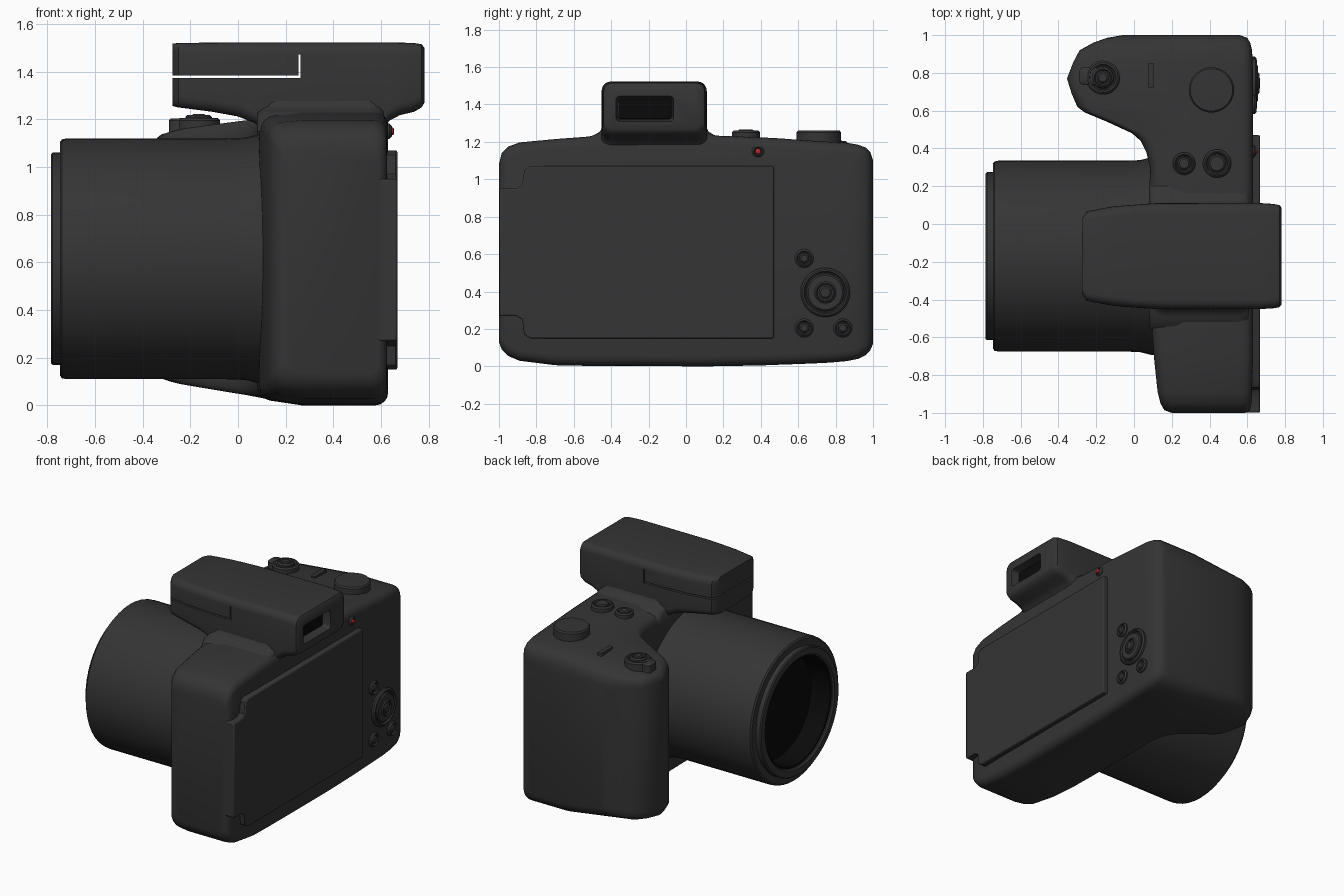
import bpy, bmesh
from math import sin, cos, pi, radians

if "Cube" in bpy.data.objects:
    bpy.data.objects.remove(bpy.data.objects["Cube"])


def material(name, color):
    m = bpy.data.materials.new(name)
    m.diffuse_color = (*color, 1)
    m.use_nodes = True
    m.node_tree.nodes["Principled BSDF"].inputs["Base Color"].default_value = m.diffuse_color
    return m


DARK = material("dark_plastic", (0.035, 0.035, 0.035))
BLACK = material("black_glass", (0.003, 0.003, 0.003))
RED = material("red_light", (0.5, 0.02, 0.03))


def smooth(ob, angle=45):
    bpy.ops.object.select_all(action='DESELECT')
    ob.select_set(True)
    bpy.context.view_layer.objects.active = ob
    bpy.ops.object.shade_smooth_by_angle(angle=radians(angle))


def loft(name, rings, mat=DARK, angle=45):
    """Skin a list of equal-length rings and cap both ends."""
    bm = bmesh.new()
    vs = [[bm.verts.new(p) for p in ring] for ring in rings]
    n = len(vs[0])
    for a, b in zip(vs, vs[1:]):
        for i in range(n):
            j = (i + 1) % n
            bm.faces.new((a[i], a[j], b[j], b[i]))
    bm.faces.new(vs[0])
    bm.faces.new(vs[-1])
    bmesh.ops.recalc_face_normals(bm, faces=bm.faces)
    me = bpy.data.meshes.new(name)
    bm.to_mesh(me)
    bm.free()
    ob = bpy.data.objects.new(name, me)
    bpy.context.collection.objects.link(ob)
    me.materials.append(mat)
    smooth(ob, angle)
    return ob


def rrect(a0, a1, b0, b1, r, n=4, mid=None):
    """Rounded rectangle; mid adds a point on the b0 and b1 sides."""
    pts = []
    corners = ((a0 + r, b0 + r, 180), (a1 - r, b0 + r, 270),
               (a1 - r, b1 - r, 0), (a0 + r, b1 - r, 90))
    for k, (ca, cb, start) in enumerate(corners):
        for i in range(n + 1):
            t = radians(start + 90 * i / n)
            pts.append((ca + r * cos(t), cb + r * sin(t)))
        if mid is not None and k in (0, 2):
            pts.append((mid, b0 if k == 0 else b1))
    return pts


def revolve(name, profile, origin, axis, mat=DARK, seg=32, angle=35):
    """Profile of (radius, height along axis)."""
    ox, oy, oz = origin
    rings = []
    for r, h in profile:
        ring = []
        for i in range(seg):
            c, s = r * cos(2 * pi * i / seg), r * sin(2 * pi * i / seg)
            ring.append((ox + h, oy + c, oz + s) if axis == 'X' else (ox + c, oy + s, oz + h))
        rings.append(ring)
    return loft(name, rings, mat, angle)


def slab(name, pts, x0, x1, bevel=0.008, mat=DARK):
    """Outline in y-z, extruded along x, with bevelled rims."""
    ob = loft(name, [[(x, y, z) for y, z in pts] for x in (x0, x1)], mat)
    m = ob.modifiers.new("bevel", 'BEVEL')
    m.width, m.segments, m.limit_method = bevel, 2, 'ANGLE'
    m.angle_limit = radians(60)
    return ob


def cut(ob, cutter):
    cutter.hide_render = True
    m = ob.modifiers.new("cut", 'BOOLEAN')
    m.object, m.operation, m.solver = cutter, 'DIFFERENCE', 'EXACT'
    bpy.context.view_layer.objects.active = ob
    bpy.ops.object.modifier_apply(modifier=m.name)
    bpy.data.objects.remove(cutter)


# Body with grip: cross-sections along y (y, front x, back x, bottom z, top z)
stations = [
    (-1.0, .20, .59, .13, 1.08), (-.985, .16, .615, .09, 1.14), (-.95, .14, .622, .055, 1.175),
    (-.89, .125, .625, .03, 1.197), (-.7, .105, .63, .006, 1.215), (-.5, .09, .63, .002, 1.23),
    (.12, .08, .63, 0, 1.235), (.3, .085, .63, .003, 1.228), (.38, .065, .63, .005, 1.225),
    (.44, .035, .63, .006, 1.222), (.48, -.01, .63, .008, 1.22), (.54, -.14, .63, .01, 1.216),
    (.59, -.26, .63, .012, 1.212), (.62, -.3, .63, .013, 1.21), (.69, -.33, .63, .016, 1.205),
    (.77, -.355, .63, .02, 1.2), (.86, -.32, .628, .028, 1.195), (.92, -.288, .625, .04, 1.185),
    (.96, -.215, .615, .06, 1.17), (.985, -.145, .6, .085, 1.145), (1.0, -.06, .56, .12, 1.1)]
rings = []
for y, xf, xb, zb, zt in stations:
    ring = []
    for x, z in rrect(xf, xb, zb, zt, .055, 4, mid=.27):
        t = max(0, (.27 - x) / .6)          # underside rises and top falls towards the grip front
        ring.append((x, y, z + (.09 * t if z < .6 else -.06 * t)))
    rings.append(ring)
loft("camera_body", rings, angle=50)

# Lens barrel, front ring and glass
LC = (0, -.17, .615)
revolve("lens_barrel", [(.51, .2), (.525, .1), (.508, .03), (.505, -.05), (.505, -.72), (.501, -.738),
                        (.49, -.747), (.445, -.747), (.445, -.778), (.438, -.785), (.395, -.785),
                        (.385, -.775), (.375, -.60)], LC, 'X', seg=48)
revolve("lens_glass", [(.383, -.59), (.3835, -.768), (.372, -.766), (.362, -.62), (.25, -.63), (.02, -.64)],
        LC, 'X', BLACK, seg=48)

# Viewfinder and flash housing: cross-sections along x (x, half width, bottom z, top z, radius)
hump = [(-.275, .20, 1.256, 1.518, .04), (-.25, .237, 1.25, 1.52, .045), (-.11, .263, 1.232, 1.522, .05),
        (.0, .272, 1.212, 1.523, .05), (.07, .277, 1.185, 1.523, .05), (.11, .28, 1.14, 1.523, .05),
        (.6, .281, 1.14, 1.523, .05), (.635, .281, 1.195, 1.523, .05), (.68, .28, 1.218, 1.522, .05),
        (.74, .276, 1.232, 1.52, .05), (.77, .27, 1.25, 1.515, .05), (.782, .255, 1.27, 1.50, .05)]
top = loft("viewfinder_housing", [[(x, y, z) for y, z in rrect(-.17 - w, -.17 + w, zb, zt, r, 5)]
                                  for x, w, zb, zt, r in hump])


def box(name, x0, x1, y0, y1, z0, z1):
    return loft(name, [[(x, y0, z0), (x, y1, z0), (x, y1, z1), (x, y0, z1)] for x in (x0, x1)])


# Flash lid gap and eyepiece recess
cut(top, box("cutter_gap", -.4, .262, -.6, .3, 1.374, 1.384))
cut(top, box("cutter_hinge", .253, .2615, -.6, .3, 1.379, 1.472))
cut(top, loft("cutter_eyepiece", [[(x, y, z) for y, z in rrect(-.22 - w, -.22 + w, 1.377 - h, 1.377 + h, .02)]
                                  for x, w, h in ((.72, .145, .057), (.80, .157, .07))]))
smooth(top, 35)
slab("eyepiece_glass", rrect(-.362, -.078, 1.323, 1.431, .012), .70, .728, .002, BLACK)

# Flared neck joining housing and body
loft("housing_neck", [[(x, y, z) for x, y in rrect(.1 - e * .2, .61, -.17 - w, -.17 + w, .06)]
                      for z, w, e in ((1.15, .42, .1), (1.222, .37, .1), (1.237, .32, .05),
                                      (1.255, .29, 0), (1.29, .275, 0))], angle=60)

# Hinged screen on the back, notched at the hinge side
screen = [(-.998, .27), (-.91, .27), (-.875, .25), (-.865, .17), (-.835, .15), (.47, .15),
          (.47, 1.07), (-.835, 1.07), (-.865, 1.05), (-.875, .97), (-.91, .95), (-.998, .95)]
slab("screen", screen, .56, .668, .008)


# Buttons: rim, groove and cap in one profile
def button(name, origin, axis, r, h, rim=.78):
    revolve(name, [(r, -.05), (r, h - .01), (r - .01, h), (r * rim, h), (r * rim - .006, h - .012),
                   (r * rim - .012, h - .012), (r * rim - .014, h - .002), (r * rim - .022, h + .004)],
            origin, axis, seg=28)


for i, (y, z) in enumerate(((.632, .577), (.632, .205), (.838, .205))):
    button(f"back_button_{i + 1}", (.63, y, z), 'X', .05, .018)
button("control_dial", (.63, .745, .395), 'X', .132, .022, .86)
button("control_dial_centre", (.63, .745, .395), 'X', .06, .034)
button("top_button_small", (.265, .32, 1.225), 'Z', .06, .03)
button("top_button_large", (.44, .32, 1.225), 'Z', .075, .036)
revolve("mode_dial", [(.12, -.05), (.12, .042), (.112, .052), (.1, .053)], (.41, .71, 1.208), 'Z', seg=36)

# Shutter button with zoom lever
button("zoom_collar", (-.165, .775, 1.15), 'Z', .09, .055)
button("shutter_button", (-.165, .775, 1.15), 'Z', .056, .069)
loft("zoom_lever", [[(x, y, z) for x, y in rrect(-.29 + d, -.18, .735 + d, .83 - d, .025)]
                    for z, d in ((1.12, 0), (1.195, 0), (1.203, .008))])

# Power switch on the top
loft("power_switch", [[(x, y, z) for x, y in rrect(.075, .107, .72, .852, .006, 2)] for z in (1.15, 1.199)])

# Status light on the back
button("light_bezel", (.625, .385, 1.15), 'X', .032, .02, .7)
revolve("status_light", [(.015, 0), (.015, .026), (.008, .03)], (.625, .385, 1.15), 'X', RED, seg=16)
